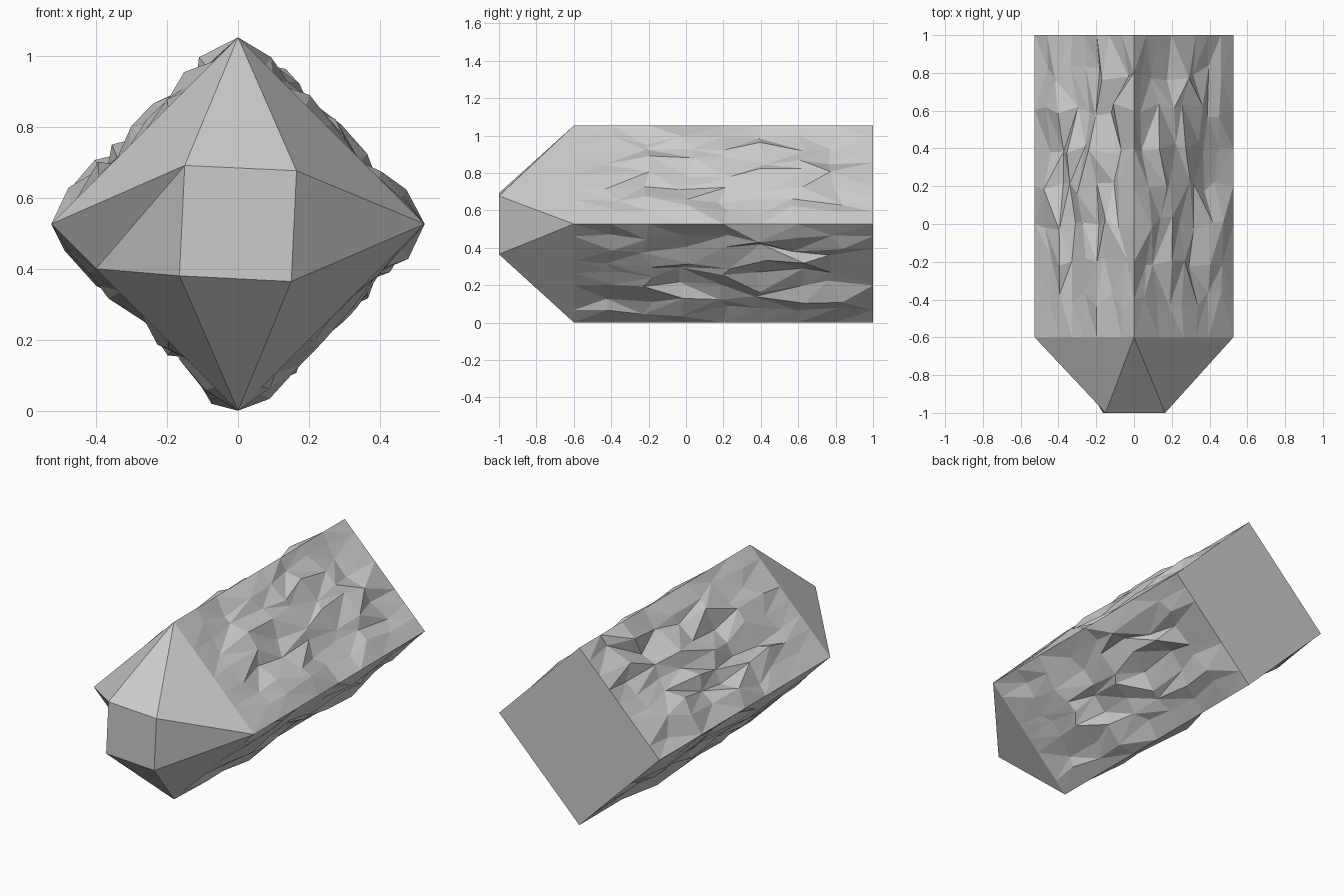
import bpy, bmesh, random
from mathutils import Vector

if "Cube" in bpy.data.objects:
    bpy.data.objects.remove(bpy.data.objects["Cube"])

random.seed(7)
R, ZC = 0.526, 0.527              # half diagonal and centre height of the diamond section
Y_TIP, Y_SHOULDER, Y_BACK = -1.0, -0.6, 1.0
NU, NV = 8, 8                     # cells across and along one rough side

# Diamond corners as (x, z): top, right, bottom, left
corners = [(0, ZC + R), (R, ZC), (0, ZC - R), (-R, ZC)]


def make_object(name, bm):
    bmesh.ops.remove_doubles(bm, verts=bm.verts, dist=0.0005)
    bmesh.ops.recalc_face_normals(bm, faces=bm.faces)
    mesh = bpy.data.meshes.new(name)
    bm.to_mesh(mesh)
    bm.free()
    obj = bpy.data.objects.new(name, mesh)
    bpy.context.collection.objects.link(obj)


def rough_side(bm, a, b):
    """Chipped panel between two long edges; its border stays straight."""
    a, b = Vector((a[0], 0, a[1])), Vector((b[0], 0, b[1]))
    across = (b - a).normalized()
    normal = ((a + b) / 2 - Vector((0, 0, ZC))).normalized()
    grid = []
    for j in range(NV + 1):
        row = []
        for i in range(NU + 1):
            p = a.lerp(b, i / NU)
            p.y = Y_SHOULDER + (Y_BACK - Y_SHOULDER) * j / NV
            if 0 < i < NU and 0 < j < NV:
                amount = 0.6 if j == 1 else 1.0       # calmer next to the tip
                p += normal * random.uniform(-0.03, 0.041) * amount
                p += across * random.uniform(-0.033, 0.033) * amount
                p.y += random.uniform(-0.04, 0.04)
                p.x = max(-R, min(R, p.x))
                p.z = max(ZC - R, min(ZC + R, p.z))
            row.append(bm.verts.new(p))
        grid.append(row)
    for j in range(NV):
        for i in range(NU):
            q = [grid[j][i], grid[j][i + 1], grid[j + 1][i + 1], grid[j + 1][i]]
            k = random.randint(0, 1)                  # random diagonal
            q = q[k:] + q[:k]
            bm.faces.new((q[0], q[1], q[2]))
            bm.faces.new((q[0], q[2], q[3]))


# Rough shaft with a flat back end
bm = bmesh.new()
for k in range(4):
    rough_side(bm, corners[k], corners[(k + 1) % 4])
bm.faces.new([bm.verts.new((x, Y_BACK, z)) for x, z in corners])
make_object("rough_shaft", bm)

# Faceted tip: diamond base narrowing to a slightly turned square
bm = bmesh.new()
square = [(-0.15, 0.692), (0.165, 0.677), (0.15, 0.365), (-0.165, 0.381)]
s0, s1, s2, s3 = sq = [bm.verts.new((x, Y_TIP, z)) for x, z in square]
top, right, bottom, left = [bm.verts.new((x, Y_SHOULDER, z)) for x, z in corners]
chip = bm.verts.new((-0.4, Y_SHOULDER, ZC - R + 0.4))   # extra point low on the left
bm.faces.new(sq)
for tri in ((top, s1, s0), (top, right, s1), (right, s2, s1), (right, bottom, s2),
            (bottom, s3, s2), (bottom, chip, s3), (chip, s0, s3),
            (chip, left, s0), (left, top, s0)):
    bm.faces.new(tri)
make_object("faceted_tip", bm)
